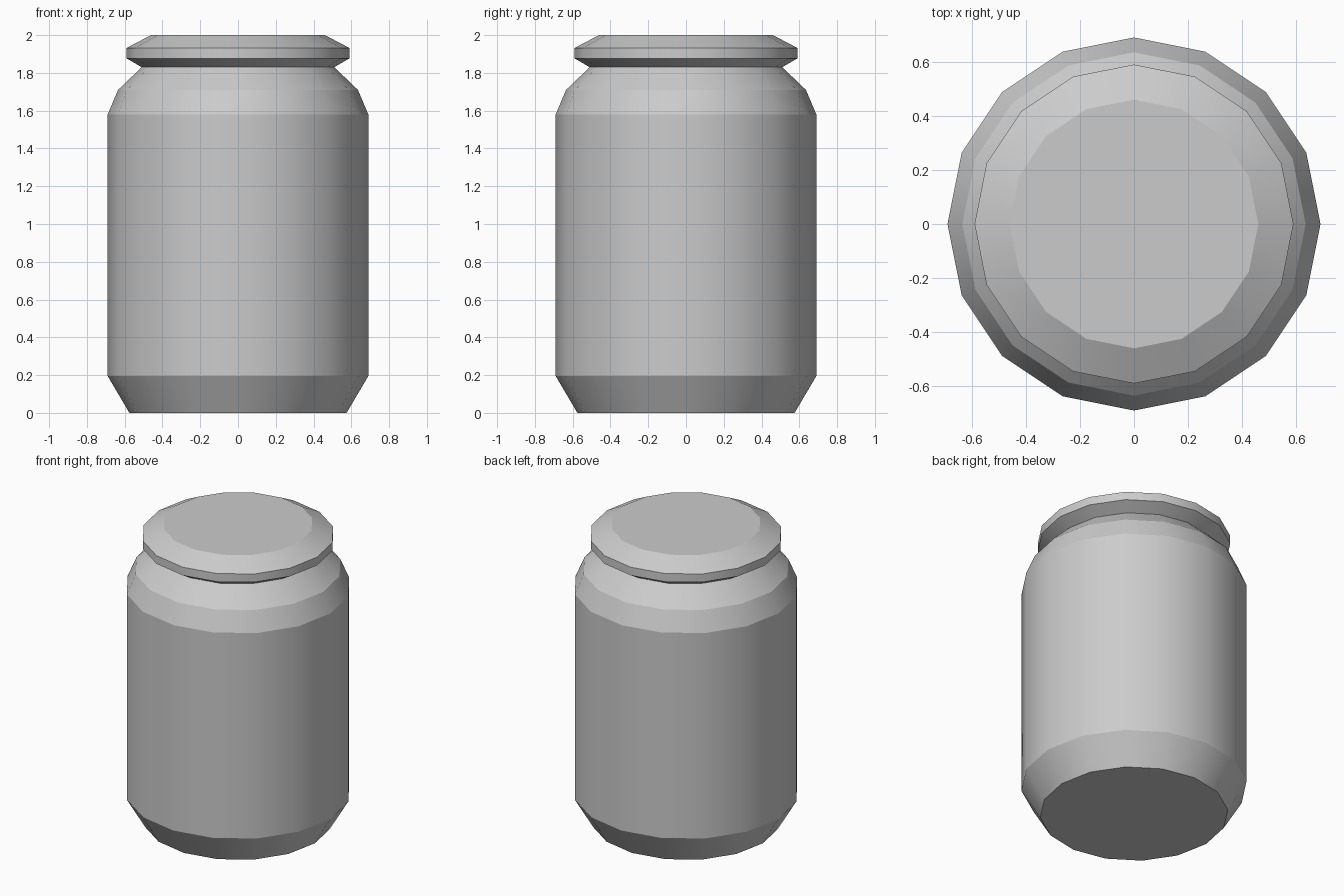
import bpy, bmesh
from math import cos, sin, tau

if "Cube" in bpy.data.objects:
    bpy.data.objects.remove(bpy.data.objects["Cube"])

SIDES = 16


def lathe(name, profile, cap_bottom=False, cap_top=False):
    """Spin (radius, z) points about z; smooth around, crisp at each ring."""
    bm = bmesh.new()
    rings = [[bm.verts.new((r * cos(tau * i / SIDES), r * sin(tau * i / SIDES), z))
              for i in range(SIDES)] for r, z in profile]
    for low, high in zip(rings, rings[1:]):
        for i in range(SIDES):
            j = (i + 1) % SIDES
            bm.faces.new((low[i], low[j], high[j], high[i])).smooth = True
    if cap_bottom:
        bm.faces.new(rings[0][::-1])
    if cap_top:
        bm.faces.new(rings[-1])
    # Horizontal ring edges stay sharp
    for e in bm.edges:
        if abs(e.verts[0].co.z - e.verts[1].co.z) < 1e-5:
            e.smooth = False
    mesh = bpy.data.meshes.new(name)
    bm.to_mesh(mesh)
    bm.free()
    obj = bpy.data.objects.new(name, mesh)
    bpy.context.collection.objects.link(obj)
    return obj


# Body: chamfered foot, straight wall, two-step shoulder up to the neck
lathe("jar_body", [(0.575, 0), (0.69, 0.195), (0.69, 1.58), (0.635, 1.71), (0.51, 1.83)],
      cap_bottom=True)

# Lid: flared underside, short rim, bevelled top
lathe("jar_lid", [(0.51, 1.83), (0.59, 1.877), (0.59, 1.932), (0.46, 2.0)], cap_top=True)
